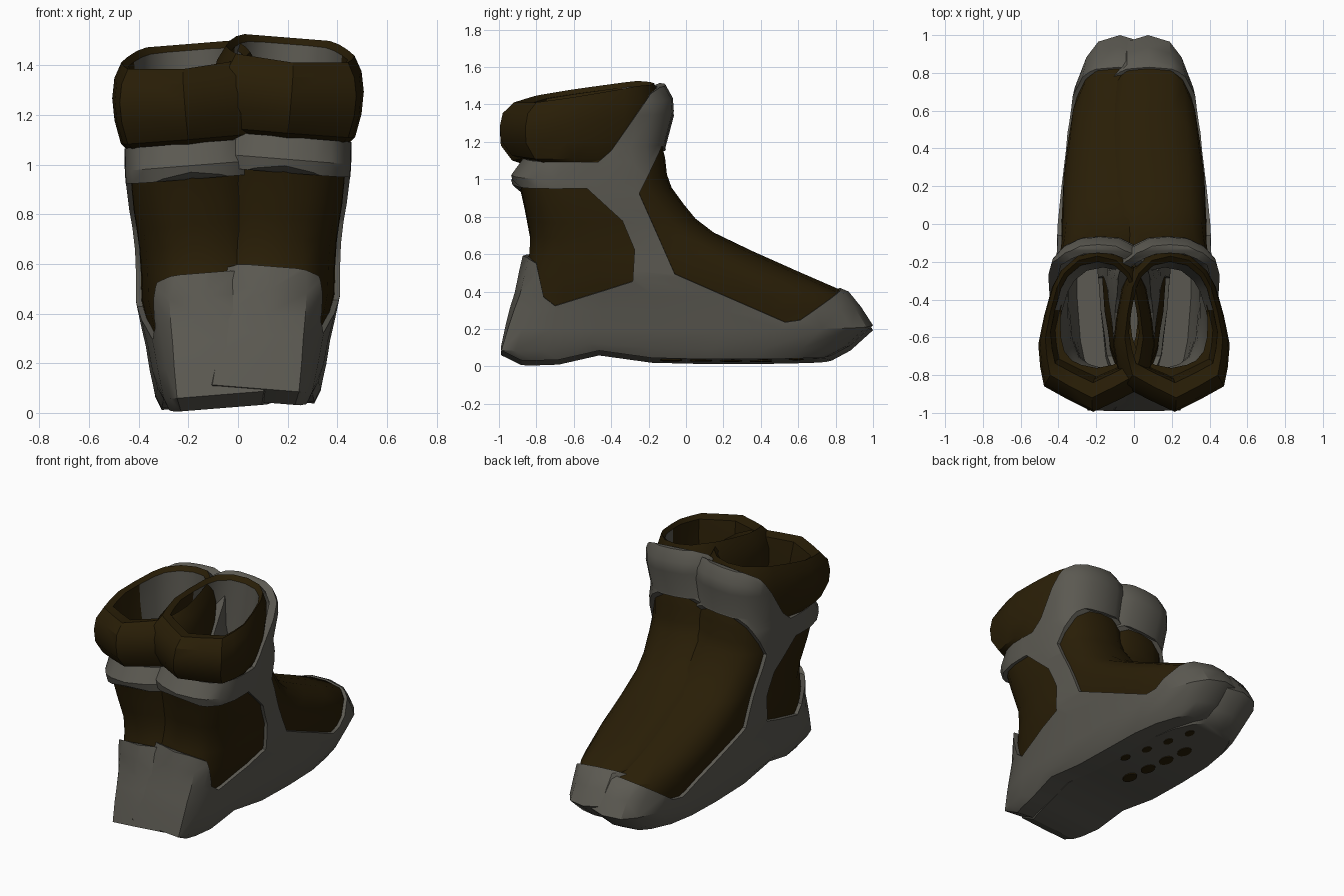
import bpy, bmesh, math
from mathutils import Matrix

if "Cube" in bpy.data.objects:
    bpy.data.objects.remove(bpy.data.objects["Cube"])


def material(name, rgb):
    m = bpy.data.materials.new(name)
    m.use_nodes = True
    m.diffuse_color = (*rgb, 1)
    m.node_tree.nodes["Principled BSDF"].inputs["Base Color"].default_value = (*rgb, 1)
    return m


GREY = material("warm grey", (0.105, 0.1, 0.083))
BROWN = material("dark brown", (0.022, 0.0128, 0.002))

# Half outlines, heel to toe: (fraction of length, fraction of half width)
FOOT = [(0, 0), (0, .68), (.04, .77), (.12, .87), (.25, .95), (.42, 1), (.6, 1),
        (.75, .97), (.86, .85), (.94, .63), (.98, .43), (1, 0)]
SHAFT = [(0, 0), (.03, .42), (.07, .66), (.15, .86), (.28, .97), (.42, 1), (.6, 1),
         (.75, .99), (.86, .91), (.94, .7), (.99, .38), (1, 0)]
CUFF = [(0, 0), (.08, .46), (.16, .87), (.28, .95), (.42, 1), (.6, .92), (.78, .8),
        (.88, .66), (.97, .38), (1, 0)]

# Boot slices: (height, back, front, half width)
BOOT = [(.026, -.88, .78, .24), (.08, -.99, .88, .262), (.2, -.965, 1, .275),
        (.3, -.94, .935, .282), (.38, -.915, .87, .293), (.48, -.895, .64, .303),
        (.59, -.87, .39, .292), (.69, -.865, .18, .285), (.77, -.88, .075, .285),
        (.85, -.895, .01, .287), (.94, -.915, -.055, .285), (1.01, -.935, -.08, .283),
        (1.1, -.87, -.09, .278), (1.18, -.86, -.11, .27), (1.35, -.9, -.065, .272),
        (1.42, -.9, -.07, .268), (1.51, -.9, -.12, .24)]


def blend(z, low, high):
    return min(1, max(0, (z - low) / (high - low)))


def centre(y, z):
    """The shaft is turned slightly; the sole runs straight."""
    return .105 - .05 * y * blend(z, .1, .9)


def shrink(rows, d):
    return [(z, b + 1.5 * d, f - d, w - d) for z, b, f, w in rows]


def loft(name, rows, low, high, mats, lift, closed=False):
    """Stack outlines; cap the ends with quad strips or close them into a ring."""
    bm = bmesh.new()
    n, m = len(low), 2 * len(low) - 2
    loops = []
    for z, b, f, w in rows:
        k = blend(z, .05, .7)
        half = [(s + (t - s) * k, h + (g - h) * k) for (s, h), (t, g) in zip(low, high)]
        loop = []
        for s, h in half + [(s, -h) for s, h in half[-2:0:-1]]:
            y = b + s * (f - b)
            loop.append(bm.verts.new((centre(y, z) + h * w, y, z + lift(z, y))))
        loops.append(loop)
    for lo, hi in zip(loops, loops[1:] + (loops[:1] if closed else [])):
        for i in range(m):
            j = (i + 1) % m
            bm.faces.new((lo[i], lo[j], hi[j], hi[i]))
    if not closed:
        for loop in (loops[0], loops[-1]):
            for i in range(n - 1):
                quad = [loop[i], loop[i + 1], loop[-i - 1], loop[-i]]
                bm.faces.new(list(dict.fromkeys(quad)))
    bmesh.ops.recalc_face_normals(bm, faces=bm.faces[:])
    return finish(name, bm, mats)


def finish(name, bm, mats):
    me = bpy.data.meshes.new(name)
    bm.to_mesh(me)
    bm.free()
    for mat in mats:
        me.materials.append(mat)
    ob = bpy.data.objects.new(name, me)
    bpy.context.collection.objects.link(ob)
    return ob


def select(ob):
    bpy.ops.object.select_all(action="DESELECT")
    ob.select_set(True)
    bpy.context.view_layer.objects.active = ob


def cut(ob, profile):
    """Cut a side-view profile straight through the part."""
    bm = bmesh.new()
    face = bm.faces.new([bm.verts.new((-1, y, z)) for y, z in profile])
    out = bmesh.ops.extrude_face_region(bm, geom=[face])["geom"]
    bmesh.ops.translate(bm, vec=(2, 0, 0),
                        verts=[v for v in out if isinstance(v, bmesh.types.BMVert)])
    bmesh.ops.recalc_face_normals(bm, faces=bm.faces[:])
    cutter = finish("cutter", bm, [GREY])
    cutter.hide_render = True
    mod = ob.modifiers.new("cut", "BOOLEAN")
    mod.operation, mod.solver, mod.object = "DIFFERENCE", "EXACT", cutter
    select(ob)
    bpy.ops.object.modifier_apply(modifier=mod.name)
    bpy.data.objects.remove(cutter)


def sole_lift(z, y):
    """Raised arch, and a ball slightly higher than the heel."""
    if z > .1:
        return 0
    return .06 * math.exp(-((y + .43) / .17) ** 2) + (.012 if y > -.3 else 0)


def rim_lift(z, y):
    return (z - 1.08) / .32 * .15 * min(y + .92, .66)


# Grey outer frame with sole, heel, toe cap, collar and front tab
shell_in = [r for r in shrink(BOOT, .05) if r[0] > .19]
frame = loft("frame", BOOT + shell_in[::-1], FOOT, SHAFT, [GREY], sole_lift)
# Rear and side opening
cut(frame, [(-1.2, 1.02), (-.93, .985), (-.88, .955), (-.53, .96), (-.34, .785), (-.275, .63),
            (-.285, .46), (-.7, .325), (-.76, .37), (-.8, .55), (-.85, .575), (-1.2, .575)])
# Instep opening
cut(frame, [(-.13, 1.17), (-.25, .93), (-.06, .5), (.53, .238), (.61, .248), (.82, .39),
            (1.1, .6), (.4, 1.17)])
# Collar edge and sweep up to the front tab
cut(frame, [(-1.2, 1.1), (-.47, 1.1), (-.4, 1.16), (-.19, 1.46), (-.14, 1.49),
            (0, 1.49), (0, 1.7), (-1.2, 1.7)])

# Brown body with a grey lining
outer = [r for r in shrink(BOOT, .022) if .19 < r[0] < 1.2]
inner = [r for r in shrink(BOOT, .065) if .29 < r[0] < 1.2]
body = loft("body", outer + inner[::-1], FOOT, SHAFT, [BROWN, GREY], sole_lift)
ring_faces = 2 * len(FOOT) - 2
for p in body.data.polygons:
    if p.index >= len(outer) * ring_faces:
        p.material_index = 1

# Padded cuff with a sloping rim
PAD = [(1.085, -.84, -.2, .26), (1.115, -.93, -.17, .288), (1.2, -.99, -.15, .305),
       (1.28, -.995, -.145, .307), (1.35, -.98, -.145, .292), (1.4, -.92, -.17, .26),
       (1.38, -.84, -.2, .235), (1.28, -.82, -.21, .24), (1.085, -.8, -.23, .225)]
cuff = loft("cuff", PAD, CUFF, CUFF, [BROWN, GREY], rim_lift, closed=True)
# Grey lining on the inner front of the cuff
for p in cuff.data.polygons:
    c = p.center
    inward = p.normal.x * (c.x - centre(c.y, c.z)) + p.normal.y * (c.y + .55)
    if c.y > -.5 and c.z < 1.42 and inward < -.02:
        p.material_index = 1

# Dark oval pads under the ball of the foot: a large row and a small inner row
bm = bmesh.new()
for x, dx, start, step, size in ((.07, .017, -.08, .16, .045), (-.1, .035, .08, .17, .03)):
    for i in range(4):
        place = Matrix.Translation((x + dx * i, start + step * i, .037))
        bmesh.ops.create_cone(bm, cap_ends=True, segments=12, radius1=size, radius2=size,
                              depth=.008, matrix=place @ Matrix.Diagonal((.8, 1.3, 1, 1)))
pads = finish("sole_pads", bm, [BROWN])

# Lean the left boot outward and mirror it to the right
pivot = Matrix.Translation((0, 0, .5))
lean = pivot @ Matrix.Rotation(.08, 4, "Y") @ pivot.inverted()
for ob in (frame, body, cuff, pads):
    select(ob)
    bpy.ops.object.shade_smooth_by_angle(angle=math.radians(32))
    ob.data.transform(lean)
    twin = ob.copy()
    twin.data = ob.data.copy()
    twin.data.transform(Matrix.Diagonal((-1, 1, 1, 1)))
    twin.data.flip_normals()
    bpy.context.collection.objects.link(twin)
    ob.name, twin.name = "left_" + ob.name, "right_" + twin.name.split(".")[0]
    ob.data.transform(Matrix.Translation((0, 0, .026)))
